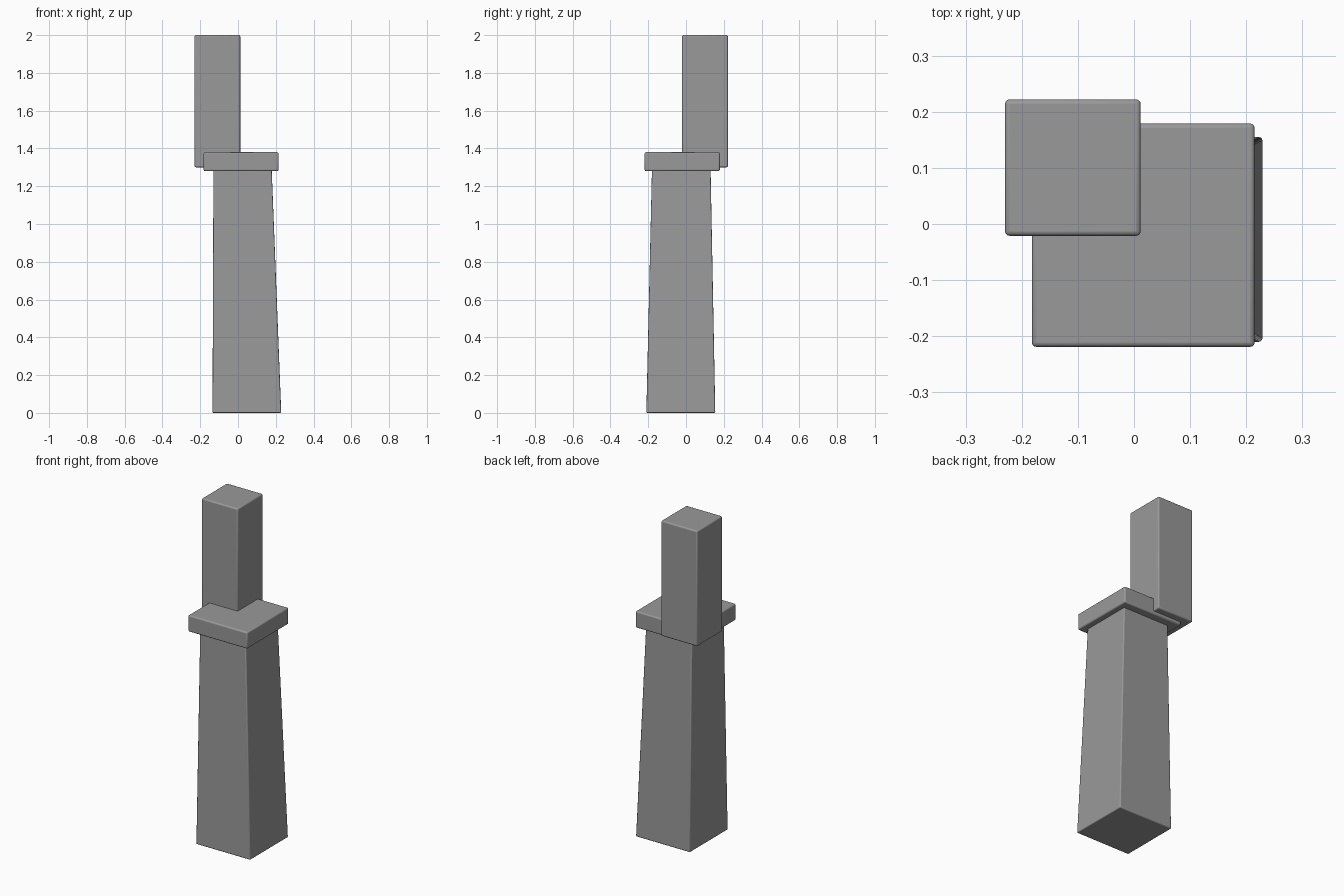
import bpy
import bmesh

cube = bpy.data.objects.get("Cube")
if cube:
    bpy.data.objects.remove(cube, do_unlink=True)

grey = bpy.data.materials.new("stone grey")
grey.use_nodes = True
COLOUR = (0.32, 0.32, 0.32, 1)
grey.diffuse_color = COLOUR
grey.node_tree.nodes["Principled BSDF"].inputs["Base Color"].default_value = COLOUR


def block(name, z0, z1, base, top=None, bevel=0.008):
    """Rounded block; base and top are (x0, x1, y0, y1) rectangles."""
    top = top or base
    bm = bmesh.new()
    bmesh.ops.create_cube(bm, size=2)
    for v in bm.verts:
        x0, x1, y0, y1 = top if v.co.z > 0 else base
        v.co = (x1 if v.co.x > 0 else x0,
                y1 if v.co.y > 0 else y0,
                z1 if v.co.z > 0 else z0)
    mesh = bpy.data.meshes.new(name)
    bm.to_mesh(mesh)
    bm.free()
    mesh.materials.append(grey)
    obj = bpy.data.objects.new(name, mesh)
    bpy.context.collection.objects.link(obj)

    # Softened edges
    mod = obj.modifiers.new("soft edges", "BEVEL")
    mod.width = bevel
    mod.segments = 3
    mod.limit_method = "NONE"
    bpy.ops.object.select_all(action="DESELECT")
    obj.select_set(True)
    bpy.context.view_layer.objects.active = obj
    bpy.ops.object.shade_smooth_by_angle()
    return obj


# Tapered column, leaning slightly to one corner
block("tapered_column", 0, 1.30,
      (-0.135, 0.229, -0.21, 0.155), (-0.13, 0.178, -0.18, 0.13), 0.006)

# Flat square cap on the column
block("cap_slab", 1.28, 1.38, (-0.182, 0.215, -0.219, 0.179))

# Upright post set into the back corner of the cap
block("upper_post", 1.30, 2.0, (-0.23, 0.012, -0.021, 0.222))
